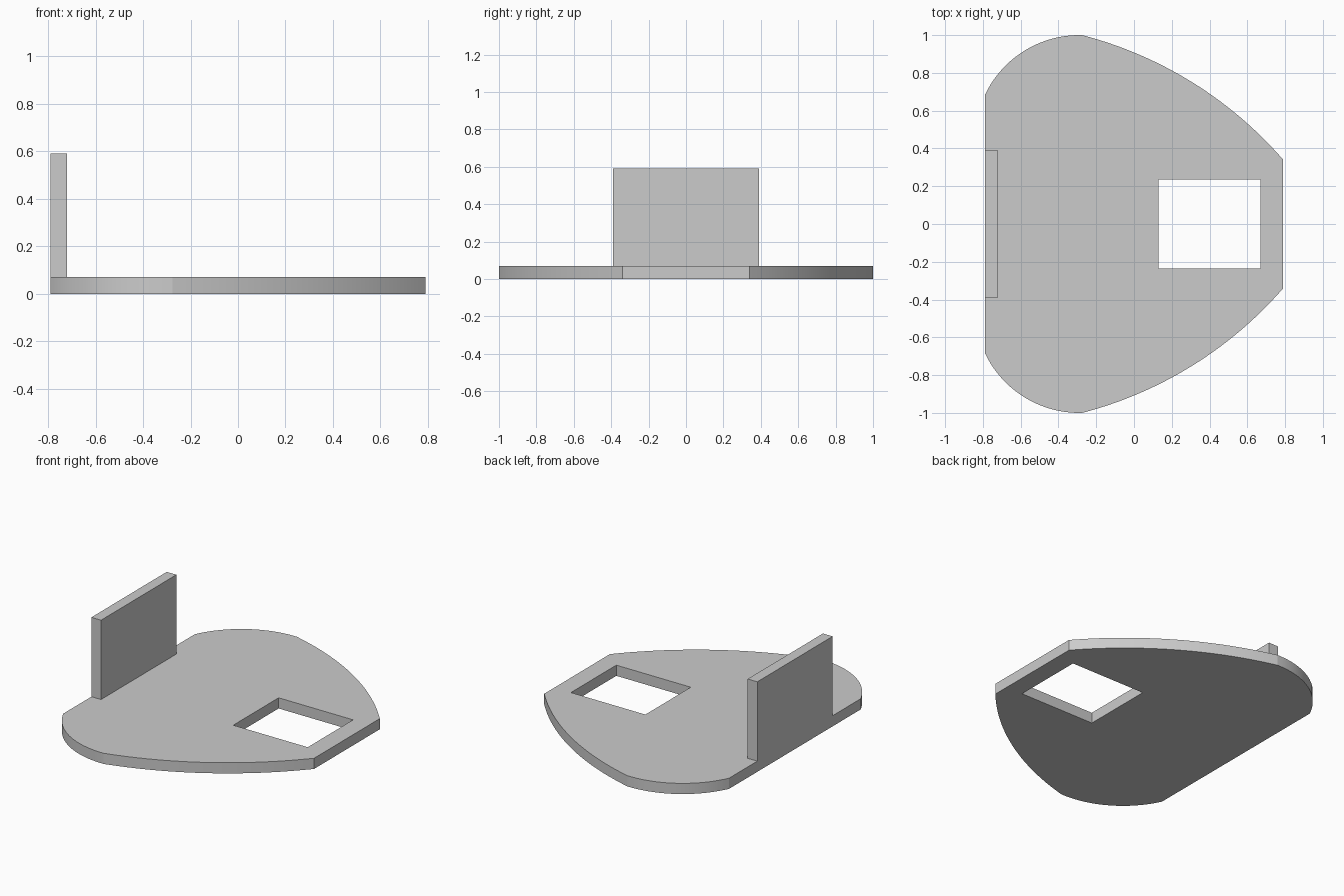
import bpy
import bmesh
from math import atan, sin, cos, radians
from mathutils import Vector

cube = bpy.data.objects.get("Cube")
if cube:
    bpy.data.objects.remove(cube, do_unlink=True)

THICK = 0.07
BACK_X, NOSE_X = -0.79, 0.79

grey = bpy.data.materials.new("light grey")
grey.use_nodes = True
grey.diffuse_color = (0.6, 0.6, 0.6, 1)
grey.node_tree.nodes["Principled BSDF"].inputs["Base Color"].default_value = (0.6, 0.6, 0.6, 1)


def arc(start, end, sag, steps):
    """Points of a circular arc bulging to the left of start -> end."""
    a, b = Vector(start), Vector(end)
    chord = b - a
    along = chord.normalized()
    out = Vector((-along.y, along.x))
    half = 2 * atan(2 * sag / chord.length)
    radius = chord.length / (2 * sin(half))
    centre = (a + b) / 2 + out * (sag - radius)
    angles = [half * (2 * i / steps - 1) for i in range(steps + 1)]
    return [centre + radius * (along * sin(t) + out * cos(t)) for t in angles]


def add_object(name, bm):
    bmesh.ops.recalc_face_normals(bm, faces=bm.faces)
    mesh = bpy.data.meshes.new(name)
    bm.to_mesh(mesh)
    bm.free()
    mesh.materials.append(grey)
    obj = bpy.data.objects.new(name, mesh)
    bpy.context.collection.objects.link(obj)
    return obj


def box(name, low, high):
    low, high = Vector(low), Vector(high)
    bm = bmesh.new()
    bmesh.ops.create_cube(bm, size=1)
    bmesh.ops.scale(bm, vec=high - low, verts=bm.verts)
    bmesh.ops.translate(bm, vec=(low + high) / 2, verts=bm.verts)
    return add_object(name, bm)


# Base plate: half outline of two arcs, mirrored across the x axis
shoulder = arc((BACK_X, 0.682), (-0.275, 1.0), 0.09, 20)
flank = arc((-0.275, 1.0), (NOSE_X, 0.34), 0.095, 28)
half = shoulder + flank[1:]
outline = half + [Vector((p.x, -p.y)) for p in reversed(half)]
bm = bmesh.new()
face = bm.faces.new([bm.verts.new((p.x, p.y, 0)) for p in outline])
top = bmesh.ops.extrude_face_region(bm, geom=[face], use_keep_orig=True)
bmesh.ops.translate(bm, vec=(0, 0, THICK),
                    verts=[v for v in top["geom"] if isinstance(v, bmesh.types.BMVert)])
plate = add_object("base_plate", bm)

# Rectangular opening near the nose
cutter = box("opening_cutter", (0.13, -0.235, -0.1), (0.67, 0.235, 0.2))
cutter.hide_render = True
cut = plate.modifiers.new("opening", 'BOOLEAN')
cut.operation = 'DIFFERENCE'
cut.solver = 'EXACT'
cut.object = cutter
bpy.ops.object.select_all(action='DESELECT')
plate.select_set(True)
bpy.context.view_layer.objects.active = plate
bpy.ops.object.modifier_apply(modifier=cut.name)
bpy.data.objects.remove(cutter, do_unlink=True)
bpy.ops.object.shade_smooth_by_angle(angle=radians(12))

# Upright panel standing on the back edge
box("upright_panel", (BACK_X, -0.39, THICK), (BACK_X + THICK, 0.39, 0.59))
